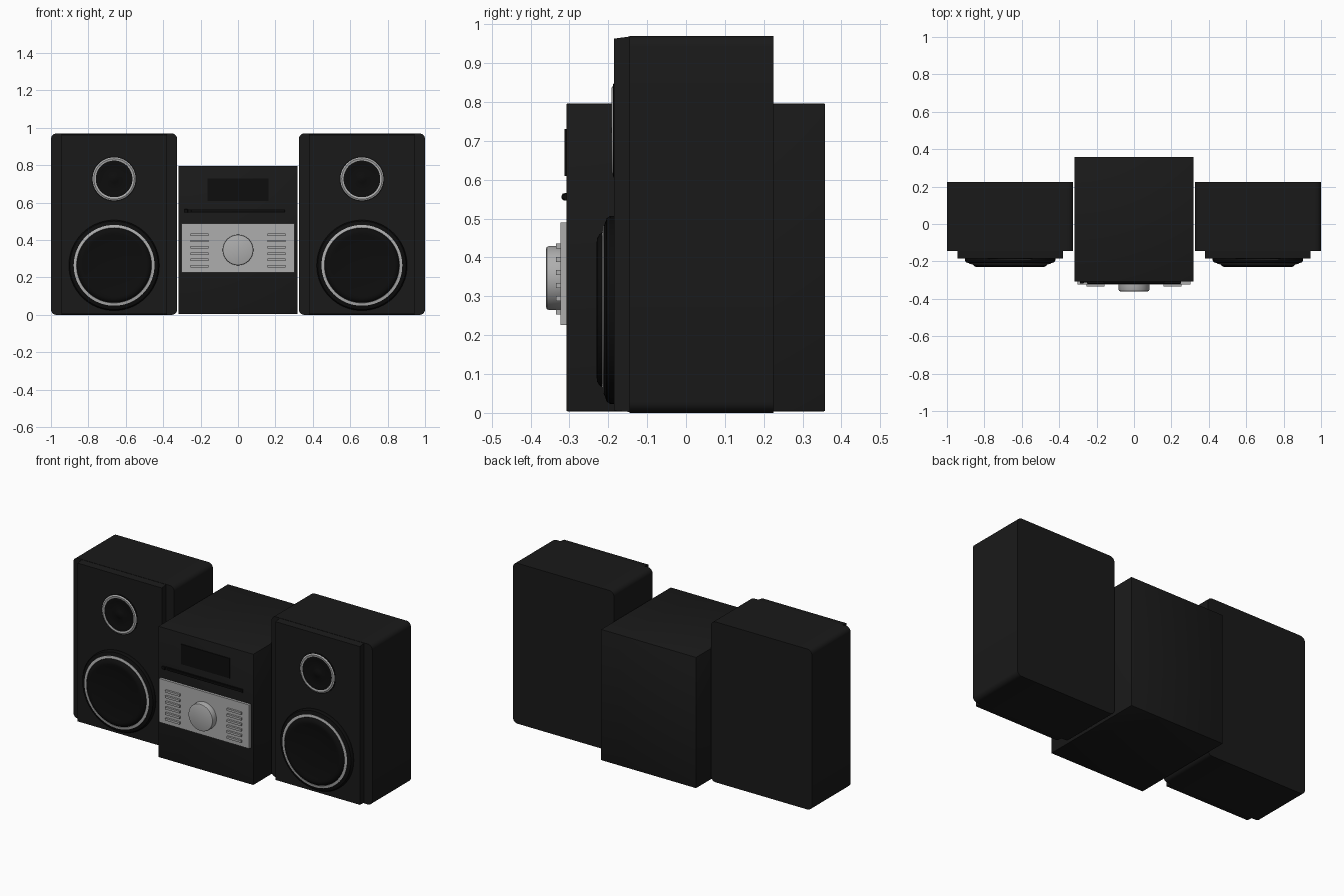
import bpy, bmesh, math
from mathutils import Matrix

if "Cube" in bpy.data.objects:
    bpy.data.objects.remove(bpy.data.objects["Cube"])


def material(name, v):
    m = bpy.data.materials.new(name)
    m.diffuse_color = (v, v, v, 1)
    m.use_nodes = True
    m.node_tree.nodes["Principled BSDF"].inputs["Base Color"].default_value = m.diffuse_color
    return m


BODY = material("black_body", 0.010)
DARK = material("dark_rubber", 0.004)
SILVER = material("silver", 0.42)


def finish(name, bm, mat):
    bmesh.ops.recalc_face_normals(bm, faces=bm.faces)
    me = bpy.data.meshes.new(name)
    bm.to_mesh(me)
    bm.free()
    ob = bpy.data.objects.new(name, me)
    bpy.context.collection.objects.link(ob)
    me.materials.append(mat)
    bpy.ops.object.select_all(action='DESELECT')
    ob.select_set(True)
    bpy.context.view_layer.objects.active = ob
    bpy.ops.object.shade_smooth_by_angle(angle=math.radians(30))
    return ob


def box(name, x, y, z, mat, bevel=0):
    bm = bmesh.new()
    bmesh.ops.create_cube(bm, size=1)
    for v in bm.verts:
        v.co = [r[0] + (c + 0.5) * (r[1] - r[0]) for c, r in zip(v.co, (x, y, z))]
    if bevel:
        bmesh.ops.bevel(bm, geom=bm.edges[:], offset=bevel, segments=2,
                        affect='EDGES', profile=0.5)
    return finish(name, bm, mat)


def lathe(name, profile, x, z, mat, closed=False):
    # profile of (radius, y) turned about a front-to-back axis
    bm = bmesh.new()
    pts = profile + profile[:1] if closed else profile
    vs = [bm.verts.new((r, y, 0)) for r, y in pts]
    es = [bm.edges.new(p) for p in zip(vs, vs[1:])]
    bmesh.ops.spin(bm, geom=vs + es, cent=(0, 0, 0), axis=(0, 1, 0),
                   angle=math.tau, steps=64)
    bmesh.ops.remove_doubles(bm, verts=bm.verts, dist=1e-5)
    bmesh.ops.translate(bm, verts=bm.verts, vec=(x, 0, z))
    return finish(name, bm, mat)


def cabinet(name, cx):
    # box with rounded long edges, extruded front to back
    bm = bmesh.new()
    r, hw, h = 0.03, 0.3375, 0.97
    ring = []
    for k, (sx, sz) in enumerate([(1, 1), (-1, 1), (-1, 0), (1, 0)]):
        for i in range(7):
            a = math.radians(90 * k + 15 * i)
            ring.append(bm.verts.new((cx + sx * (hw - r) + r * math.cos(a), -0.145,
                                      (h - r if sz else r) + r * math.sin(a))))
    f = bm.faces.new(ring)
    ext = bmesh.ops.extrude_face_region(bm, geom=[f], use_keep_orig=True)
    bmesh.ops.translate(bm, vec=(0, 0.37, 0),
                        verts=[g for g in ext["geom"] if isinstance(g, bmesh.types.BMVert)])
    return finish(name, bm, BODY)


for side, sx in (("left", -1), ("right", 1)):
    cx = 0.6625 * sx
    cabinet(side + "_cabinet", cx)

    # Front baffle with a slightly sloping top
    baffle = box(side + "_baffle", (cx - 0.282, cx + 0.282), (-0.185, -0.14),
                 (0.002, 0.969), BODY)
    for v in baffle.data.vertices:
        if v.co.y < -0.16:
            v.co.z += -0.006 if v.co.z > 0.5 else 0.004

    # Woofer: surround, trim ring, raised cone
    lathe(side + "_woofer_surround",
          [(0.242, -0.18), (0.242, -0.195), (0.236, -0.204), (0.214, -0.212),
           (0.20, -0.205), (0.20, -0.18)], cx, 0.265, DARK, True)
    lathe(side + "_woofer_ring",
          [(0.216, -0.19), (0.216, -0.213), (0.201, -0.216), (0.198, -0.19)],
          cx, 0.265, SILVER, True)
    lathe(side + "_woofer_cone",
          [(0.20, -0.19), (0.20, -0.215), (0.194, -0.223), (0.184, -0.229),
           (0.172, -0.230), (0.16, -0.227), (0.08, -0.220), (0, -0.218)],
          cx, 0.265, DARK)

    # Tweeter: surround, trim ring, shallow cone with small dome
    lathe(side + "_tweeter_surround",
          [(0.121, -0.18), (0.121, -0.187), (0.112, -0.188), (0.112, -0.18)],
          cx, 0.727, DARK, True)
    lathe(side + "_tweeter_ring",
          [(0.115, -0.18), (0.115, -0.188), (0.108, -0.192), (0.098, -0.190),
           (0.098, -0.18)], cx, 0.727, SILVER, True)
    lathe(side + "_tweeter_cone",
          [(0.10, -0.188), (0.088, -0.190), (0.078, -0.187), (0.03, -0.186),
           (0.022, -0.189), (0.01, -0.192), (0, -0.193)], cx, 0.727, DARK)

    # Button columns on the control panel
    for i in range(6):
        z = 0.26 + 0.0338 * i
        bx = 0.206 * sx
        box(f"{side}_button_{i + 1}", (bx - 0.048, bx + 0.048), (-0.335, -0.32),
            (z - 0.0065, z + 0.0065), SILVER)

# Central receiver
box("receiver_body", (-0.318, 0.318), (-0.308, 0.358), (0.004, 0.796), BODY, 0.003)
box("display", (-0.163, 0.163), (-0.313, -0.30), (0.61, 0.73), DARK)
box("disc_tray", (-0.27, 0.25), (-0.312, -0.30), (0.546, 0.566), DARK)
box("tray_lip", (-0.25, 0.25), (-0.32, -0.31), (0.55, 0.562), DARK, 0.003)
box("tray_button", (-0.289, -0.268), (-0.318, -0.30), (0.547, 0.565), DARK, 0.003)
box("control_panel", (-0.301, 0.301), (-0.323, -0.30), (0.226, 0.49), SILVER)
lathe("volume_knob",
      [(0.082, -0.32), (0.082, -0.353), (0.080, -0.358), (0.075, -0.360), (0, -0.360)],
      0, 0.347, SILVER)
